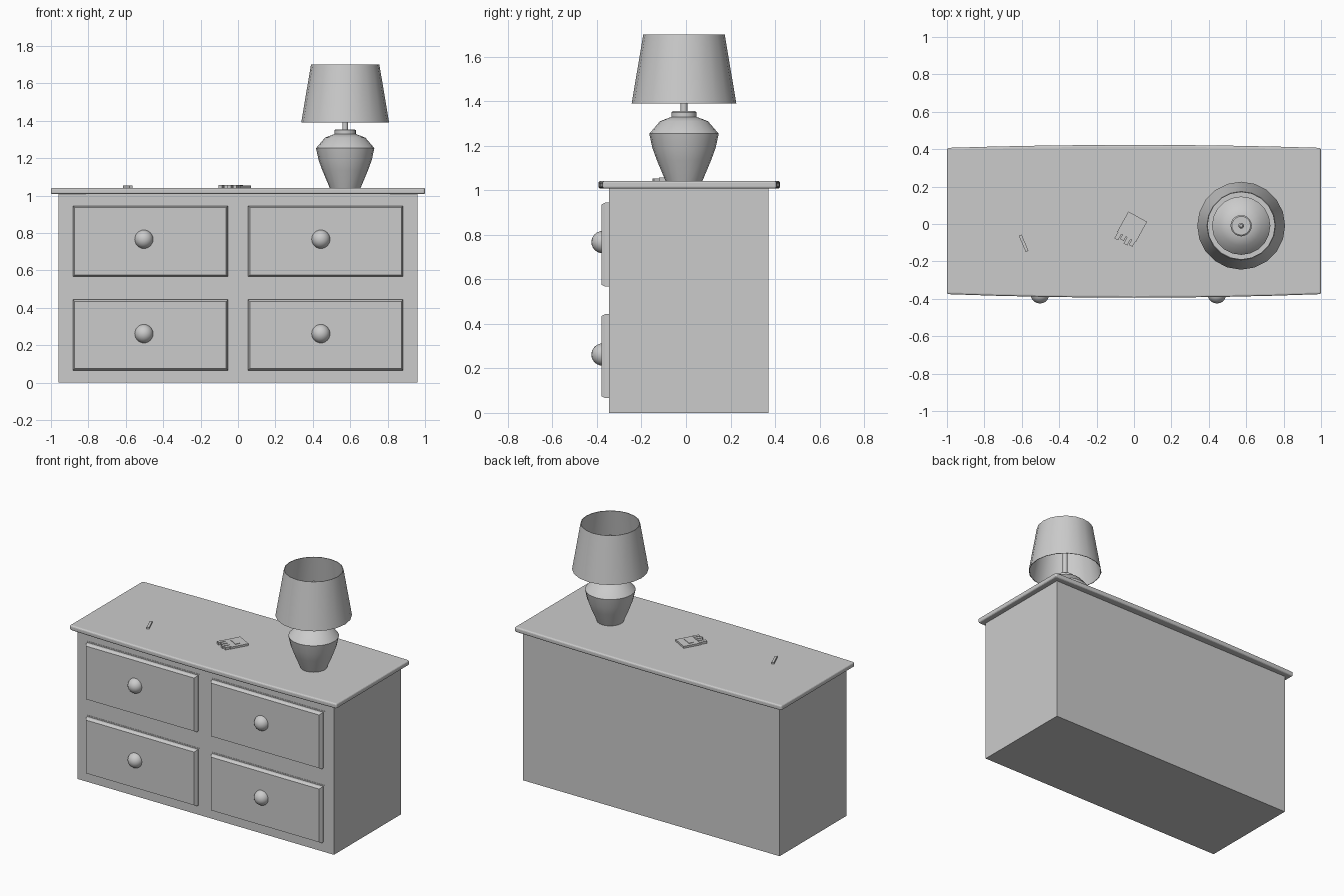
import bpy, bmesh
from math import cos, sin, pi, radians
from mathutils import Matrix

if "Cube" in bpy.data.objects:
    bpy.data.objects.remove(bpy.data.objects["Cube"])


def add_mesh(name, verts, faces, smooth=False):
    me = bpy.data.meshes.new(name)
    me.from_pydata(verts, [], faces)
    bm = bmesh.new()
    bm.from_mesh(me)
    bmesh.ops.recalc_face_normals(bm, faces=bm.faces)
    bm.to_mesh(me)
    bm.free()
    ob = bpy.data.objects.new(name, me)
    bpy.context.collection.objects.link(ob)
    if smooth:
        bpy.ops.object.select_all(action='DESELECT')
        bpy.context.view_layer.objects.active = ob
        ob.select_set(True)
        bpy.ops.object.shade_smooth_by_angle(angle=radians(35))
    return ob


def box(name, lo, hi):
    v = [(x, y, z) for x in (lo[0], hi[0]) for y in (lo[1], hi[1]) for z in (lo[2], hi[2])]
    f = [(0, 1, 3, 2), (4, 6, 7, 5), (0, 4, 5, 1), (2, 3, 7, 6), (0, 2, 6, 4), (1, 5, 7, 3)]
    return add_mesh(name, v, f)


def lathe(name, profile, centre, sides=20, caps=True, closed=False):
    n = len(profile)
    v = [(centre[0] + r * cos(2 * pi * i / sides), centre[1] + r * sin(2 * pi * i / sides), z)
         for r, z in profile for i in range(sides)]
    f = [(j * sides + i, j * sides + (i + 1) % sides,
          (j + 1) % n * sides + (i + 1) % sides, (j + 1) % n * sides + i)
         for j in range(n if closed else n - 1) for i in range(sides)]
    if caps:
        f += [tuple(range(sides)), tuple(range((n - 1) * sides, n * sides))]
    return add_mesh(name, v, f, True)


def stacked_rects(name, cx, cz, layers):
    """Rectangular rings along -y: (half width, half height, y)."""
    v, f = [], []
    for hw, hh, y in layers:
        v += [(cx + sx * hw, y, cz + sz * hh) for sx, sz in ((-1, -1), (1, -1), (1, 1), (-1, 1))]
    for j in range(len(layers) - 1):
        for i in range(4):
            a, b = j * 4 + i, j * 4 + (i + 1) % 4
            f.append((a, b, b + 4, a + 4))
    m = len(v)
    f += [(0, 1, 2, 3), (m - 4, m - 3, m - 2, m - 1)]
    return add_mesh(name, v, f)


# Cabinet body
box("cabinet", (-0.96, -0.345, 0), (0.96, 0.37, 1.01))

# Table top with gently bowed front and back and a rounded edge
xs = [-1 + 0.25 * i for i in range(9)]
outline = [(x, -0.375 - 0.019 * (1 - x * x)) for x in xs]
outline += [(x, 0.407 + 0.016 * (1 - x * x)) for x in reversed(xs)]
n = len(outline)
verts = [(x, y, z) for z in (1.008, 1.042) for x, y in outline]
faces = [tuple(range(n)), tuple(range(n, 2 * n))]
faces += [(i, (i + 1) % n, n + (i + 1) % n, n + i) for i in range(n)]
top = add_mesh("table_top", verts, faces)
bev = top.modifiers.new("rounded_edge", 'BEVEL')
bev.width, bev.segments, bev.limit_method, bev.angle_limit = 0.01, 3, 'ANGLE', radians(40)

# Drawers with chamfered fronts, and round knobs
for side, dx, kx in (("left", -0.468, -0.503), ("right", 0.468, 0.443)):
    for row, dz, kz in (("upper", 0.756, 0.767), ("lower", 0.255, 0.262)):
        stacked_rects(f"{row}_{side}_drawer", dx, dz,
                      [(0.425, 0.197, -0.34), (0.425, 0.197, -0.347), (0.415, 0.189, -0.347),
                       (0.415, 0.189, -0.363), (0.405, 0.18, -0.38), (0.375, 0.165, -0.38), 
                       (0.345, 0.153, -0.38)][:5])
        bm = bmesh.new()
        bmesh.ops.create_uvsphere(bm, u_segments=20, v_segments=12, radius=0.05,
                                  matrix=Matrix.Translation((kx, -0.375, kz)))
        for fc in bm.faces:
            fc.smooth = True
        me = bpy.data.meshes.new("knob")
        bm.to_mesh(me)
        bm.free()
        bpy.context.collection.objects.link(bpy.data.objects.new(f"{row}_{side}_knob", me))

# Lamp: vase, collar, stem and open shade
c = (0.573, -0.009)
lathe("lamp_vase", [(0.082, 1.04), (0.122, 1.135), (0.142, 1.19), (0.156, 1.254),
                    (0.108, 1.31), (0.056, 1.33)], c)
lathe("lamp_collar", [(0.05, 1.325), (0.057, 1.33), (0.057, 1.35), (0.05, 1.355)], c)
lathe("lamp_stem", [(0.0155, 1.34), (0.0155, 1.61), (0.008, 1.62)], c, 12)
lathe("lamp_shade", [(0.235, 1.39), (0.183, 1.70), (0.179, 1.70), (0.231, 1.39)], c, 20, False, True)

# Small stick lying on the top
stick = box("stick", (-0.047, -0.008, 0), (0.047, 0.008, 0.013))
stick.matrix_world = Matrix.Translation((-0.59, -0.103, 1.041)) @ Matrix.Rotation(radians(-67), 4, 'Z')

# Small open packet with sticks poking out of one end
place = Matrix.Translation((-0.01, -0.015, 1.041)) @ Matrix.Rotation(radians(-29), 4, 'Z')
parts = [box("packet", (-0.057, -0.062, 0), (0.057, 0.062, 0.014)),
         box("packet_panel", (-0.033, -0.015, 0.01), (0.033, 0.015, 0.017))]
for i in range(4):
    x = -0.042 + 0.028 * i
    reach = (0.1, 0.088, 0.1, 0.093)[i]
    parts.append(box(f"packet_stick_{i + 1}", (x - 0.011, -reach, 0.001), (x + 0.011, -0.05, 0.017)))
for p in parts:
    p.matrix_world = place
